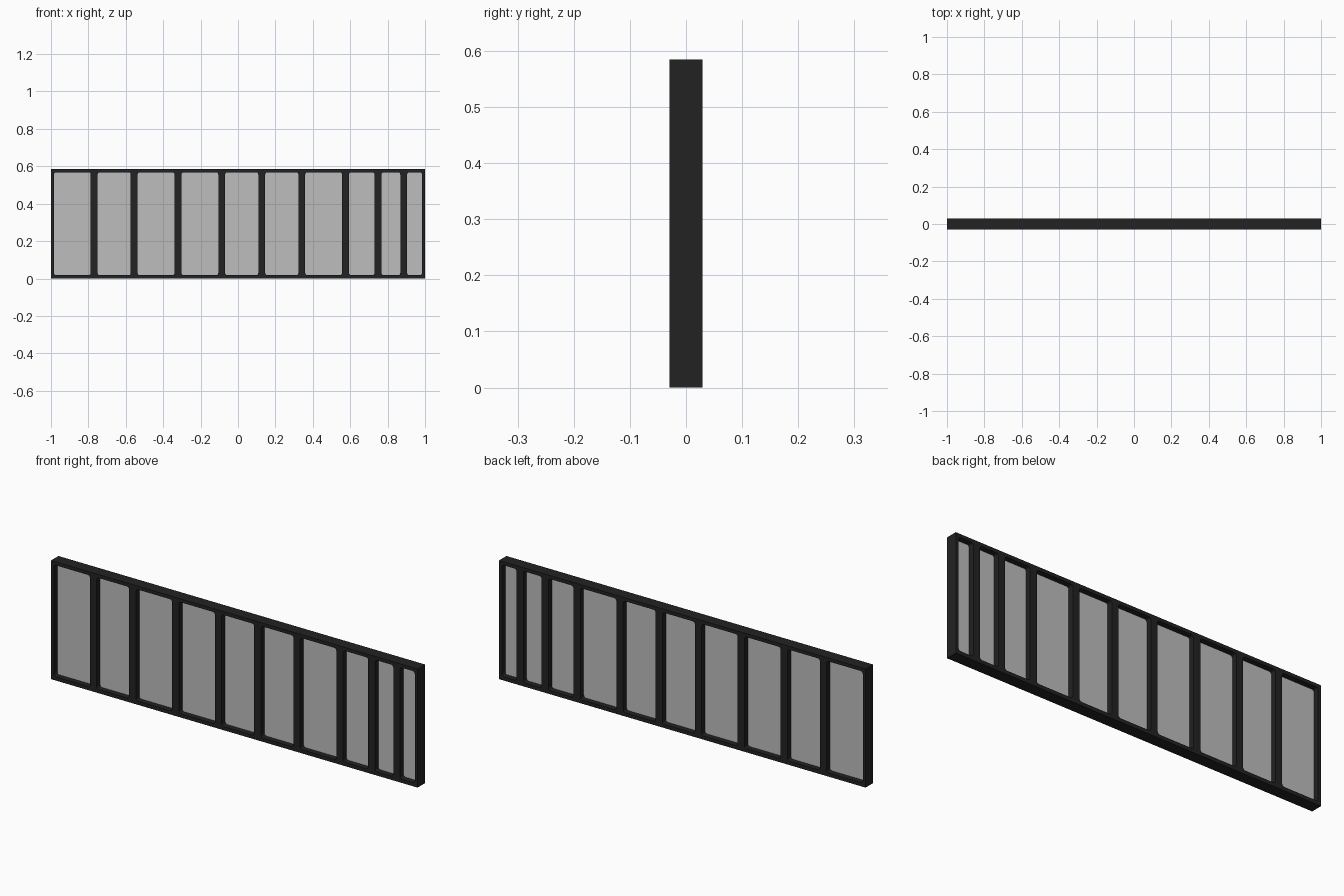
import bpy
import math

cube = bpy.data.objects.get("Cube")
if cube:
    bpy.data.objects.remove(cube, do_unlink=True)

HEIGHT, DEPTH = 0.585, 0.058
MARGIN, MULLION = 0.0155, 0.037
BOTTOM, TOP = 0.018, 0.568
RADIUS = 0.012
PANE_WIDTHS = [0.197, 0.177, 0.197, 0.197, 0.177, 0.177, 0.197, 0.137, 0.1, 0.08]


def make_material(name, value, roughness):
    mat = bpy.data.materials.new(name)
    mat.use_nodes = True
    colour = (value, value, value, 1)
    mat.diffuse_color = colour
    bsdf = mat.node_tree.nodes["Principled BSDF"]
    bsdf.inputs["Base Color"].default_value = colour
    bsdf.inputs["Roughness"].default_value = roughness
    return mat


def rounded_rect(x0, x1, z0, z1, r, steps=5):
    corners = [(x1 - r, z1 - r), (x0 + r, z1 - r), (x0 + r, z0 + r), (x1 - r, z0 + r)]
    points = []
    for i, (cx, cz) in enumerate(corners):
        for s in range(steps + 1):
            a = math.pi / 2 * (i + s / steps)
            points.append((cx + r * math.cos(a), cz + r * math.sin(a)))
    return points


def extruded_outline(name, loops, thickness, mat):
    """Fill closed outlines (inner ones become holes) and stand them upright."""
    curve = bpy.data.curves.new(name + "_outline", "CURVE")
    curve.dimensions = "2D"
    curve.fill_mode = "BOTH"
    curve.extrude = thickness / 2
    for loop in loops:
        spline = curve.splines.new("POLY")
        spline.points.add(len(loop) - 1)
        for point, (x, z) in zip(spline.points, loop):
            point.co = (x, z, 0, 1)
        spline.use_cyclic_u = True
    temp = bpy.data.objects.new(name + "_temp", curve)
    bpy.context.collection.objects.link(temp)
    bpy.context.view_layer.update()
    graph = bpy.context.evaluated_depsgraph_get()
    mesh = bpy.data.meshes.new_from_object(temp.evaluated_get(graph))
    bpy.data.objects.remove(temp, do_unlink=True)
    mesh.name = name
    mesh.materials.clear()
    mesh.materials.append(mat)
    for poly in mesh.polygons:
        poly.use_smooth = False
        poly.material_index = 0
    obj = bpy.data.objects.new(name, mesh)
    obj.rotation_euler.x = math.pi / 2
    bpy.context.collection.objects.link(obj)
    return obj


frame_mat = make_material("dark frame", 0.016, 0.6)
pane_mat = make_material("grey glass", 0.51, 0.4)

# Openings from left to right
openings = []
x = -1 + MARGIN
for width in PANE_WIDTHS:
    openings.append((x, x + width))
    x += width + MULLION

# Frame with rounded openings
loops = [[(-1, 0), (1, 0), (1, HEIGHT), (-1, HEIGHT)]]
loops += [rounded_rect(a, b, BOTTOM, TOP, RADIUS) for a, b in openings]
extruded_outline("window_frame", loops, DEPTH, frame_mat)

# Thin panes set in the middle of the frame, edges tucked into it
LIP = 0.004
for i, (a, b) in enumerate(openings, 1):
    pane = rounded_rect(a - LIP, b + LIP, BOTTOM - LIP, TOP + LIP, RADIUS)
    extruded_outline(f"glass_pane_{i}", [pane], 0.004, pane_mat)
